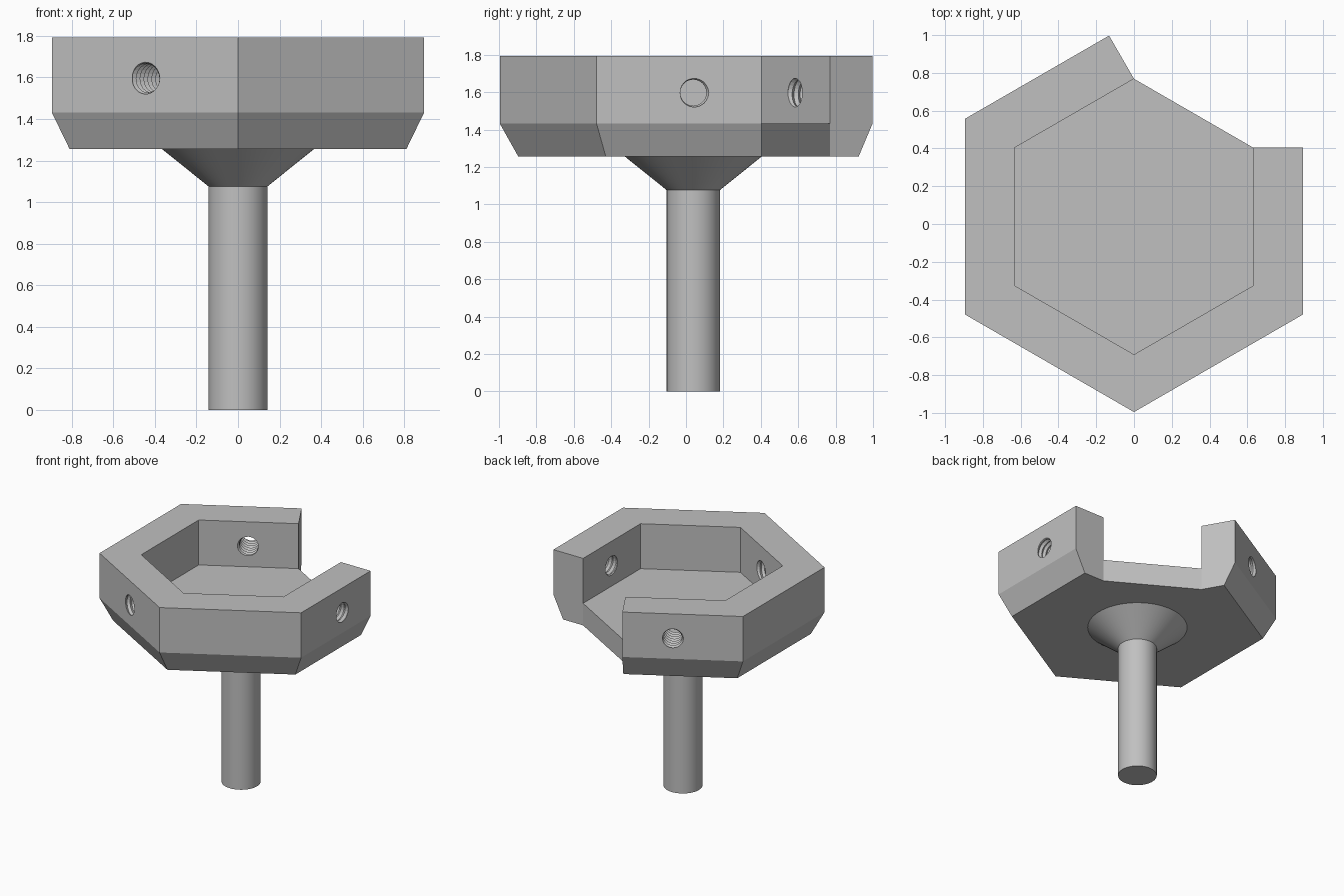
import bpy, bmesh
from math import sin, cos, pi, radians
from mathutils import Vector

cube = bpy.data.objects.get("Cube")
if cube:
    bpy.data.objects.remove(cube, do_unlink=True)

CY = 0.039                                  # hexagon axis sits slightly behind centre
Z_BASE, Z_MID, Z_TOP = 1.255, 1.432, 1.793
INNER, OUTER, FOOT = 0.632, 0.896, 0.81     # hexagon apothems
HOLE_Z, CREST, ROOT = 1.597, 0.070, 0.083   # screw hole height and thread radii
STEPS, TURNS = 24, 7                        # samples per thread turn, turns per hole

grey = bpy.data.materials.new("plain grey")
grey.use_nodes = True
grey.diffuse_color = (0.53, 0.53, 0.53, 1)
grey.node_tree.nodes["Principled BSDF"].inputs["Base Color"].default_value = grey.diffuse_color


def make(name, bm):
    bmesh.ops.recalc_face_normals(bm, faces=bm.faces[:])
    mesh = bpy.data.meshes.new(name)
    bm.to_mesh(mesh)
    bm.free()
    mesh.materials.append(grey)
    ob = bpy.data.objects.new(name, mesh)
    bpy.context.collection.objects.link(ob)
    return ob


def polar(radius, degrees):
    return Vector((radius * cos(radians(degrees)), radius * sin(radians(degrees)), 0))


# Wall face around a hole: each corner fans out to its quarter of the rim
def fill_around(bm, corners, rim):
    quarter = STEPS // 4
    for q in range(4):
        bm.faces.new((rim[q * quarter], corners[q - 1], corners[q]))
        for j in range(q * quarter, (q + 1) * quarter):
            bm.faces.new((corners[q], rim[j], rim[(j + 1) % STEPS]))


# Helical thread running from the inner to the outer wall face
def threaded_hole(bm, direction, inner_corners, outer_corners):
    normal, along = polar(1, direction), polar(1, direction + 90)
    centre = Vector((0, CY, HOLE_Z))
    rows = STEPS * TURNS
    rings = []
    for k in range(rows + 1):
        middle = centre + normal * (INNER + (OUTER - INNER) * k / rows)
        ring = []
        for j in range(STEPS):
            wave = abs(2 * ((k - j) % STEPS) / STEPS - 1)
            r, turn = CREST + (ROOT - CREST) * wave, 2 * pi * j / STEPS
            ring.append(bm.verts.new(middle + along * r * cos(turn) + Vector((0, 0, r * sin(turn)))))
        rings.append(ring)
    for a, b in zip(rings, rings[1:]):
        for j in range(STEPS):
            n = (j + 1) % STEPS
            bm.faces.new((a[j], a[n], b[n]))
            bm.faces.new((a[j], b[n], b[j]))
    fill_around(bm, inner_corners, rings[0])
    fill_around(bm, outer_corners, rings[-1])


# Hexagonal tray with one wall missing, swept from station to station
def build_tray():
    bm = bmesh.new()
    to_corner = 1 / cos(pi / 6)

    def vert(p, z):
        return bm.verts.new((p.x, p.y + CY, z))

    stations = []
    for i in range(6):
        angle = 90 + 60 * i
        inner = polar(INNER * to_corner, angle)

        def edge(apothem):
            if i == 0:
                return inner + polar(apothem - INNER, 120)
            if i == 5:
                return inner + polar(apothem - INNER, 0)
            return polar(apothem * to_corner, angle)

        stations.append([vert(inner, Z_MID), vert(inner, Z_TOP), vert(edge(OUTER), Z_TOP),
                         vert(edge(OUTER), Z_MID), vert(edge(FOOT), Z_BASE)])
        if i in (0, 5):
            stations[-1].append(vert(inner, Z_BASE))
    for i, (a, b) in enumerate(zip(stations, stations[1:])):
        drilled = i % 2 == 0
        for k in range(4):
            if not (drilled and k in (0, 2)):
                bm.faces.new((a[k], a[k + 1], b[k + 1], b[k]))
        if drilled:
            threaded_hole(bm, 120 + 60 * i, (b[1], a[1], a[0], b[0]), (b[2], a[2], a[3], b[3]))
    first, last = stations[0], stations[-1]
    bm.faces.new(first)
    bm.faces.new(last)
    bm.faces.new([s[0] for s in stations])                            # floor
    bm.faces.new([first[5]] + [s[4] for s in stations] + [last[5]])   # underside
    bm.faces.new((first[0], first[5], last[5], last[0]))              # open sill
    return make("hexagonal_tray", bm)


# Round stem flaring out under the tray
def build_stem():
    bm = bmesh.new()
    segs = 64
    rings = []
    for r, z in ((0.142, 0), (0.142, 1.076), (0.365, Z_BASE), (0.365, Z_BASE + 0.04)):
        rings.append([bm.verts.new((r * cos(2 * pi * j / segs), CY + r * sin(2 * pi * j / segs), z))
                      for j in range(segs)])
    for a, b in zip(rings, rings[1:]):
        for j in range(segs):
            n = (j + 1) % segs
            bm.faces.new((a[j], a[n], b[n], b[j]))
    bm.faces.new(rings[0])
    bm.faces.new(rings[-1])
    return make("flared_stem", bm)


build_tray()
stem = build_stem()
bpy.ops.object.select_all(action="DESELECT")
stem.select_set(True)
bpy.context.view_layer.objects.active = stem
bpy.ops.object.shade_smooth_by_angle(angle=radians(30))
